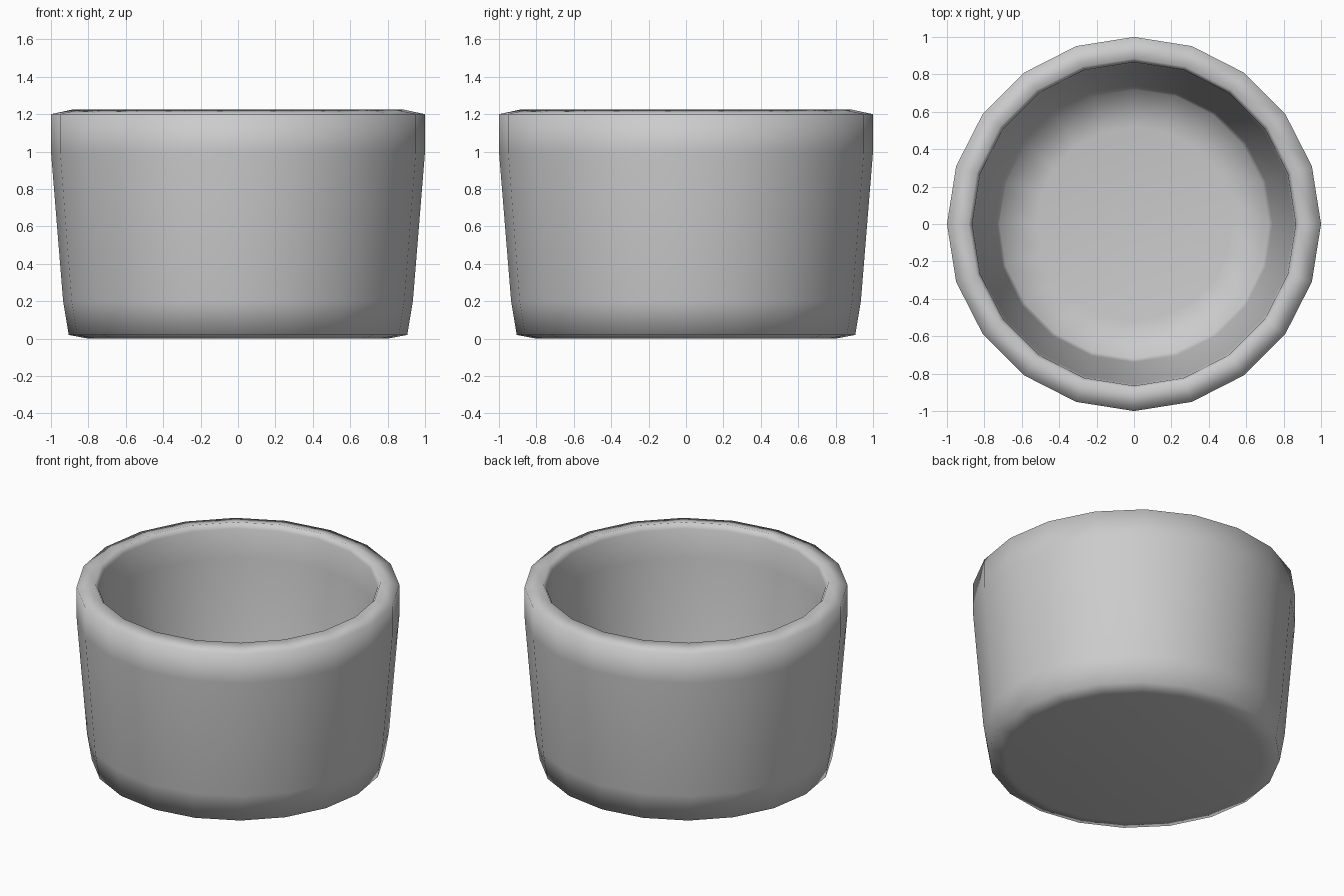
import bpy, bmesh, math

if "Cube" in bpy.data.objects:
    bpy.data.objects.remove(bpy.data.objects["Cube"])

SIDES = 20

# Cup cross-section (radius, height): underside, outer wall, rim, inner wall, floor
profile = [
    (0.80, 0.0), (0.905, 0.02), (0.935, 0.20), (1.0, 1.0), (1.0, 1.20),
    (0.885, 1.225), (0.865, 1.19), (0.855, 1.0), (0.74, 0.25),
    (0.72, 0.17), (0.52, 0.14),
]

bm = bmesh.new()
rings = []
for r, z in profile:
    rings.append([bm.verts.new((r * math.cos(2 * math.pi * i / SIDES),
                                r * math.sin(2 * math.pi * i / SIDES), z))
                  for i in range(SIDES)])

# Walls between neighbouring rings
for a, b in zip(rings, rings[1:]):
    for i in range(SIDES):
        j = (i + 1) % SIDES
        bm.faces.new((a[i], a[j], b[j], b[i]))

# Underside and inner floor
bm.faces.new(rings[0][::-1])
bm.faces.new(rings[-1])

for f in bm.faces:
    f.smooth = True
mesh = bpy.data.meshes.new("cup")
bm.to_mesh(mesh)
bm.free()
cup = bpy.data.objects.new("cup", mesh)
bpy.context.collection.objects.link(cup)
